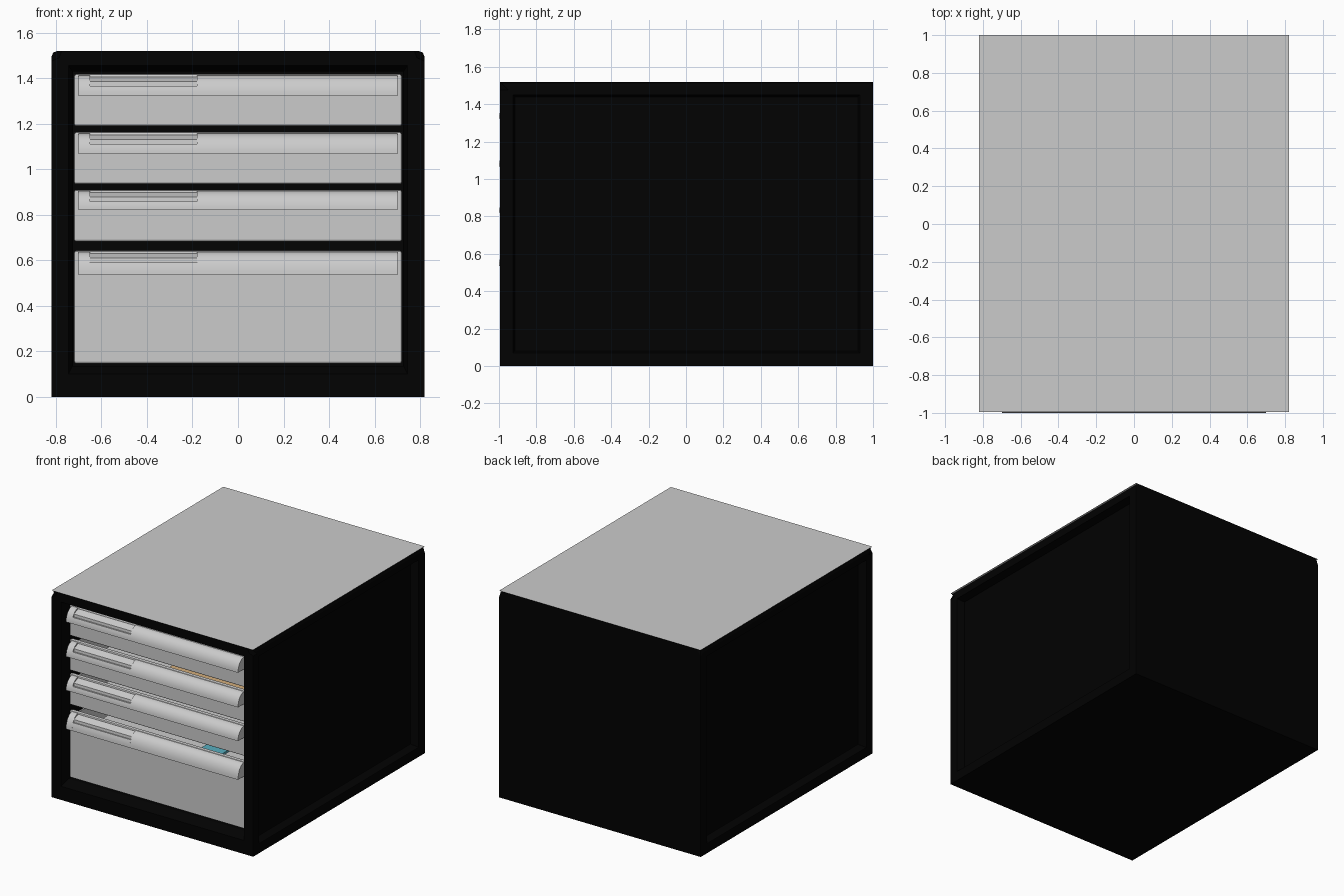
import bpy, bmesh, math

if "Cube" in bpy.data.objects:
    bpy.data.objects.remove(bpy.data.objects["Cube"])


def material(name, color):
    m = bpy.data.materials.new(name)
    m.diffuse_color = (*color, 1)
    m.use_nodes = True
    m.node_tree.nodes["Principled BSDF"].inputs["Base Color"].default_value = m.diffuse_color
    return m


BLACK = material("black", (0.0005, 0.0005, 0.0005))
TAN = material("tan", (0.65, 0.42, 0.2))
CYAN = material("cyan", (0.1, 0.42, 0.52))


def finish(name, bm, mat=None):
    bmesh.ops.recalc_face_normals(bm, faces=bm.faces)
    me = bpy.data.meshes.new(name)
    bm.to_mesh(me)
    bm.free()
    ob = bpy.data.objects.new(name, me)
    bpy.context.collection.objects.link(ob)
    if mat:
        me.materials.append(mat)
    return ob


def add_box(bm, x0, x1, y0, y1, z0, z1):
    for v in bmesh.ops.create_cube(bm, size=1)["verts"]:
        v.co.x = x1 if v.co.x > 0 else x0
        v.co.y = y1 if v.co.y > 0 else y0
        v.co.z = z1 if v.co.z > 0 else z0


def box(name, *dims, mat=None, bevel=0):
    bm = bmesh.new()
    add_box(bm, *dims)
    ob = finish(name, bm, mat)
    if bevel:
        b = ob.modifiers.new("bevel", "BEVEL")
        b.width, b.segments = bevel, 2
    return ob


def add_prism(bm, profile, x0, x1):
    # extrude a (y, z) profile along x
    f = bm.faces.new([bm.verts.new((x0, y, z)) for y, z in profile])
    for v in bmesh.ops.extrude_face_region(bm, geom=[f])["geom"]:
        if isinstance(v, bmesh.types.BMVert):
            v.co.x = x1


# Cabinet shell: open front with sloped frame, recessed side panels
W, TOP, FRONT = 0.82, 1.52, -0.995
bm = bmesh.new()
add_box(bm, -W, W, FRONT, 1, 0, TOP)
bm.normal_update()
front = next(f for f in bm.faces if f.normal.y < -0.9)
sides = [f for f in bm.faces if abs(f.normal.x) > 0.9]
for half, z0, z1, y in ((0.745, 0.1, 1.455, FRONT), (0.727, 0.135, 1.43, -0.93),
                        (0.726, 0.136, 1.429, 0.95)):
    bmesh.ops.inset_individual(bm, faces=[front], thickness=0.005, depth=0)
    mid = front.calc_center_median().z
    for v in front.verts:
        v.co = (half if v.co.x > 0 else -half, y, z1 if v.co.z > mid else z0)
for thick, depth in ((0.1, 0), (0.015, -0.06)):
    bmesh.ops.inset_individual(bm, faces=sides, thickness=thick, depth=depth)


def top_corner(e):
    a, b = e.verts
    return (abs(a.co.y - b.co.y) > 1.9 and
            all(abs(v.co.x) > W - 0.001 and v.co.z > TOP - 0.001 for v in e.verts))


bmesh.ops.bevel(bm, geom=[e for e in bm.edges if top_corner(e)], offset=0.045,
                segments=4, profile=0.7, affect="EDGES")
finish("cabinet_shell", bm, BLACK)

# Thin grey mat covering the top
bm = bmesh.new()
bm.faces.new([bm.verts.new((x, y, TOP + 0.001)) for x, y in
              ((-W, FRONT), (W, FRONT), (W, 1), (-W, 1))])
finish("top_mat", bm)

PANEL_Y, DW = -0.93, 0.72
BACK = 0.82


def arc(top, h, shell=0.0, a1=90, n=8):
    # handle curve from the low front lip up to the panel top
    pts = []
    for i in range(n + 1):
        a = math.radians(a1 * i / n)
        pts.append((PANEL_Y - (0.07 - shell) * math.cos(a),
                    top - h + (h - 0.005 - shell) * math.sin(a)))
    return pts


def drawer(name, z0, z1, h):
    # front panel
    box(name + "_front", -DW, DW, PANEL_Y, PANEL_Y + 0.03, z0, z1, bevel=0.008)
    # open tray behind the panel
    bm = bmesh.new()
    lo, hi, s = z0 + 0.01, z1 - 0.03, DW - 0.02
    y0 = PANEL_Y + 0.03
    add_box(bm, -s, s, y0, BACK, lo, lo + 0.012)
    for sx in (-1, 1):
        a, b = sorted((sx * s, sx * (s - 0.012)))
        add_box(bm, a, b, y0, BACK, lo, hi)
    add_box(bm, -s, s, BACK - 0.012, BACK, lo, hi)
    finish(name + "_tray", bm)
    # curved full-width pull with end caps and a finger slot on the left
    inner = arc(z1, h, 0.014)[::-1]
    outer = arc(z1, h)
    cut = math.degrees(math.asin((h - 0.052) / (h - 0.005)))
    slot = arc(z1, h, a1=cut, n=3) + [
        (-0.981, z1 - 0.052), (-0.979, z1 - 0.032), (PANEL_Y, z1 - 0.012)]
    cap = outer + [(PANEL_Y, z1 - h)]
    bm = bmesh.new()
    for profile, x0, x1 in ((cap, -0.70, -0.69), (outer + inner, -0.69, -0.65),
                            (slot + inner, -0.65, -0.18), (outer + inner, -0.18, 0.69),
                            (cap, 0.69, 0.70)):
        add_prism(bm, profile, x0, x1)
    ob = finish(name + "_pull", bm)
    bpy.context.view_layer.objects.active = ob
    ob.select_set(True)
    bpy.ops.object.shade_smooth_by_angle(angle=math.radians(30))
    ob.select_set(False)


# Three shallow drawers and one deep drawer
for i, (z0, z1, h) in enumerate(((1.19, 1.418, 0.095), (0.935, 1.163, 0.095),
                                 (0.683, 0.91, 0.09), (0.147, 0.642, 0.107))):
    drawer(f"drawer_{i + 1}", z0, z1, h)

# Drawer contents glimpsed through the gaps
box("tan_insert", 0.0, 0.66, -0.86, -0.2, 0.96, 1.1, mat=TAN)
box("deep_drawer_insert", -0.65, 0.69, -0.86, 0.75, 0.173, 0.49)
box("cyan_case", 0.17, 0.34, -0.7, -0.3, 0.49, 0.505, mat=CYAN)
